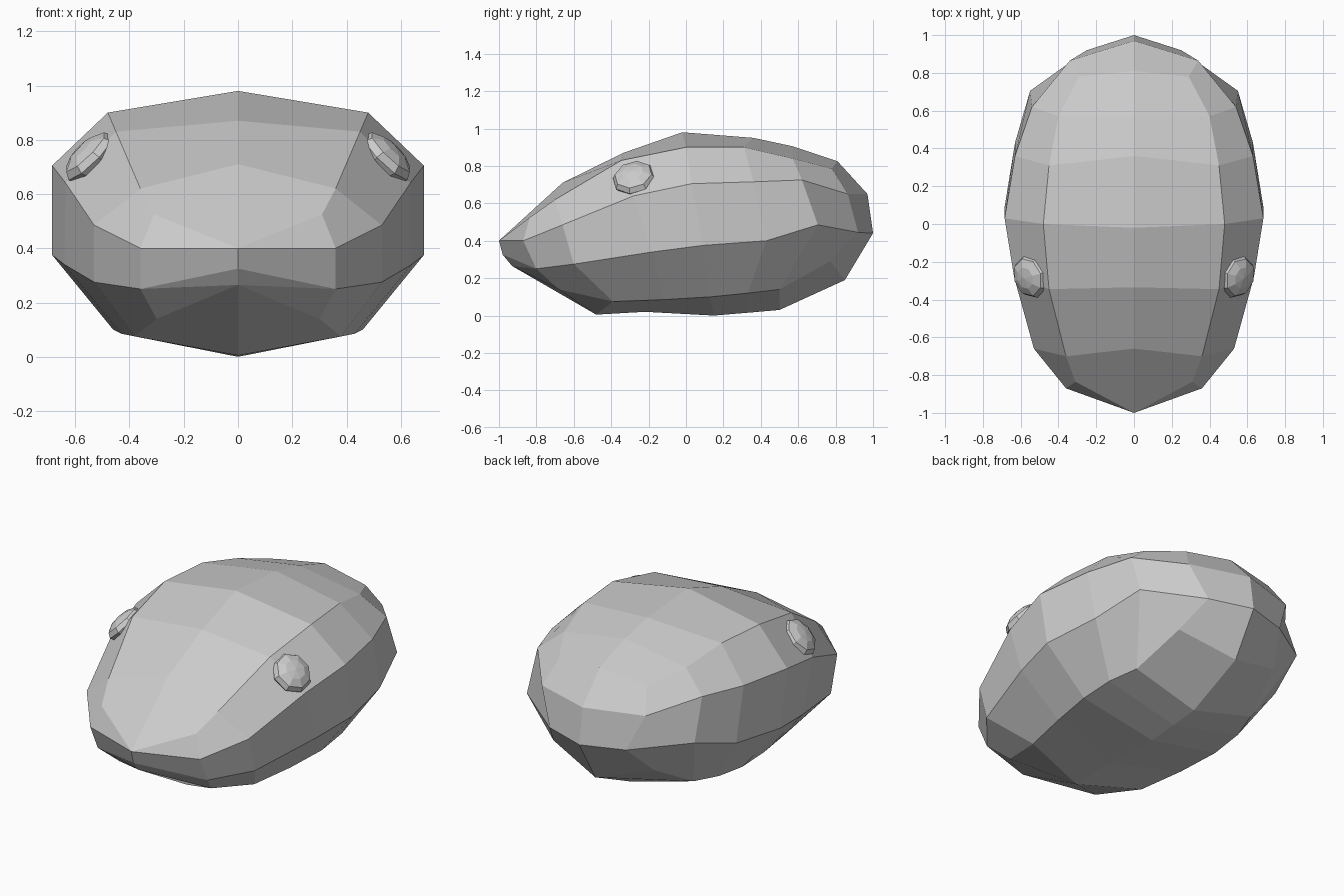
import bpy, bmesh
from mathutils import Matrix, Vector

if "Cube" in bpy.data.objects:
    bpy.data.objects.remove(bpy.data.objects["Cube"])

# Body: half cross-sections from front to back, each running top centre,
# shoulder, upper side, lower side, underside, bottom centre
sections = [
    [(0, -1, .40), (.31, -.835, .525), (.36, -.87, .40), (.36, -.80, .25), (.30, -.68, .14), (0, -.93, .265)],
    [(0, -.66, .71), (.36, -.70, .62), (.53, -.66, .485), (.53, -.60, .275), (.38, -.39, .075), (0, -.48, .005)],
    [(0, -.335, .87), (.45, -.345, .83), (.635, -.28, .64), (.64, -.18, .34), (.43, -.12, .085), (0, -.22, .02)],
    [(0, -.02, .98), (.48, 0, .90), (.685, .03, .705), (.685, .09, .375), (.46, .13, .10), (0, .15, 0)],
    [(0, .36, .95), (.45, .31, .90), (.63, .36, .715), (.63, .43, .40), (.45, .33, .12), (0, .33, .015)],
    [(0, .57, .905), (.40, .57, .84), (.54, .62, .725), (.55, .705, .485), (.40, .50, .14), (0, .50, .03)],
    [(0, .81, .825), (.29, .78, .785), (.34, .865, .65), (.25, .92, .445), (.33, .77, .29), (0, .85, .19)],
]

bm = bmesh.new()
rings = [[bm.verts.new(p) for p in s] for s in sections]
for a, b in zip(rings, rings[1:]):
    for i in range(5):
        bm.faces.new((a[i], a[i + 1], b[i + 1], b[i]))

# Front cap with lip
t, a, b, c, d, e = rings[0]
lip = bm.verts.new((0, -.98, .325))
for f in ((t, b, a), (t, lip, c, b), (lip, e, c), (e, d, c)):
    bm.faces.new(f)

# Rear cap
t, a, b, c, d, e = rings[-1]
m1, m2 = bm.verts.new((0, .97, .65)), bm.verts.new((0, 1, .44))
for f in ((t, a, b, m1), (m1, b, c, m2), (m2, c, d, e)):
    bm.faces.new(f)

# Mirror the half body
bmesh.ops.mirror(bm, geom=bm.verts[:] + bm.edges[:] + bm.faces[:],
                 axis='X', merge_dist=.0005)
bmesh.ops.remove_doubles(bm, verts=bm.verts[:], dist=.0005)
bmesh.ops.recalc_face_normals(bm, faces=bm.faces[:])


def finish(bm, name):
    mesh = bpy.data.meshes.new(name)
    bm.to_mesh(mesh)
    bm.free()
    obj = bpy.data.objects.new(name, mesh)
    bpy.context.collection.objects.link(obj)
    return obj


finish(bm, "body")

# Eyes: flattened faceted balls sunk into the upper sides
for side, name in ((1, "right_eye"), (-1, "left_eye")):
    bm = bmesh.new()
    n = Vector((.68 * side, -.2, .70)).normalized()
    rot = n.to_track_quat('Z', 'Y').to_matrix().to_4x4()
    bmesh.ops.create_uvsphere(
        bm, u_segments=8, v_segments=6, radius=1,
        matrix=Matrix.Translation((.545 * side, -.277, .735)) @ rot
        @ Matrix.Diagonal((.118, .118, .055, 1)))
    finish(bm, name)
